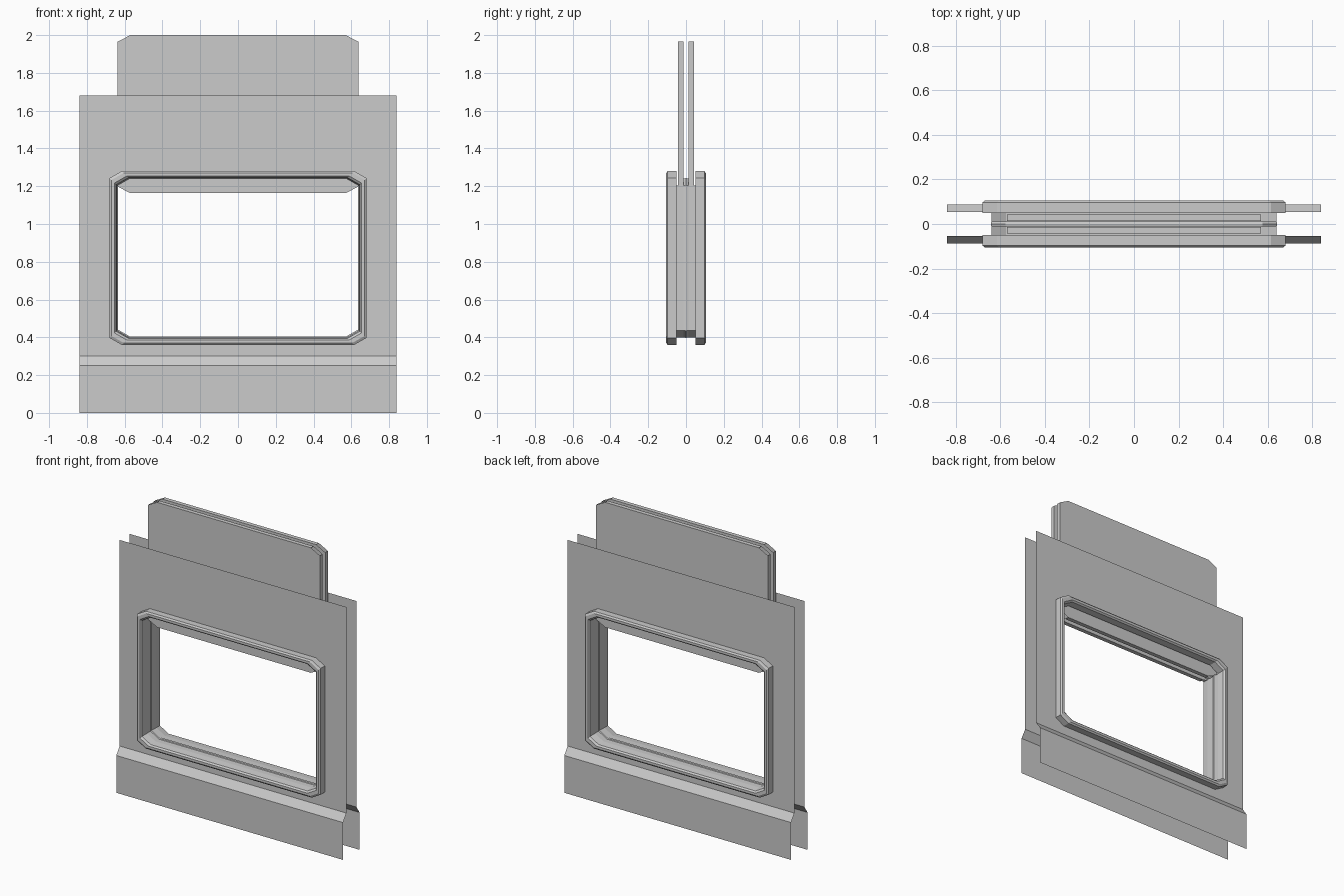
import bpy, bmesh

if "Cube" in bpy.data.objects:
    bpy.data.objects.remove(bpy.data.objects["Cube"])


def octagon(hx, z0, z1, cx=0.065, cz=0.037):
    """Corner-cut rectangle as (x, z) points, counter-clockwise from bottom right."""
    return [(hx - cx, z0), (hx, z0 + cz), (hx, z1 - cz), (hx - cx, z1),
            (cx - hx, z1), (-hx, z1 - cz), (-hx, z0 + cz), (cx - hx, z0)]


def window(o):
    """Window outline grown outward by o."""
    return octagon(0.64 + o, 0.40 - o, 1.24 + o)


def finish(name, bm, mirror=True):
    bmesh.ops.recalc_face_normals(bm, faces=bm.faces)
    me = bpy.data.meshes.new(name)
    bm.to_mesh(me)
    bm.free()
    ob = bpy.data.objects.new(name, me)
    bpy.context.collection.objects.link(ob)
    if mirror:
        m = ob.modifiers.new("both_sides", 'MIRROR')
        m.use_axis = (False, True, False)
        m.use_mirror_merge = False
    return ob


def sweep(name, profile, closed=True, mirror=True, segments=range(8)):
    """Run an (offset, y) profile around the window outline."""
    bm = bmesh.new()
    rings = [[bm.verts.new((x, y, z)) for x, z in window(o)] for o, y in profile]
    n = len(rings)
    for i in range(n if closed else n - 1):
        a, b = rings[i], rings[(i + 1) % n]
        for k in segments:
            j = (k + 1) % 8
            bm.faces.new((a[k], a[j], b[j], b[k]))
    bmesh.ops.delete(bm, geom=[v for v in bm.verts if not v.link_faces], context='VERTS')
    return finish(name, bm, mirror)


# Outer skin sheet with window hole and flared skirt below
W, TOP, SILL, SKIRT = 0.84, 1.68, 0.30, 0.25
Y_WALL, Y_SKIRT = -0.053, -0.088
bm = bmesh.new()
hole = window(0.015)
inner = [bm.verts.new((x, Y_WALL, z)) for x, z in hole]
outer = []
for i, (x, z) in enumerate(hole):
    if i in (0, 7):
        p = (x, SILL)
    elif i in (3, 4):
        p = (x, TOP)
    else:
        p = (W if x > 0 else -W, z)
    outer.append(bm.verts.new((p[0], Y_WALL, p[1])))
corner = {0: (W, SILL), 2: (W, TOP), 4: (-W, TOP), 6: (-W, SILL)}
cv = {}
for k in range(8):
    j = (k + 1) % 8
    loop = [inner[k], outer[k]]
    if k in corner:
        cv[k] = bm.verts.new((corner[k][0], Y_WALL, corner[k][1]))
        loop.append(cv[k])
    bm.faces.new(loop + [outer[j], inner[j]])
slope = [bm.verts.new((x, Y_SKIRT, SKIRT)) for x in (-W, W)]
foot = [bm.verts.new((x, Y_SKIRT, 0)) for x in (-W, W)]
bm.faces.new((slope[0], slope[1], cv[0], outer[0], outer[7], cv[6]))
bm.faces.new((foot[0], foot[1], slope[1], slope[0]))
finish("wall_skin", bm)

# Raised window trim on each face
sweep("window_trim", [(0.04, -0.05), (0.04, -0.097), (0.03, -0.105),
                      (0.014, -0.105), (0.005, -0.095), (0.0, -0.05)])

# Window channel lining, open at the top where the panes slide through
sweep("channel_lining", [(0.0, -0.05), (0.0, -0.012)], closed=False,
      segments=(0, 1, 5, 6, 7))

# Divider bead between the two panes
sweep("pane_divider", [(0.0, -0.012), (0.003, 0), (0.0, 0.012),
                       (-0.004, 0.008), (-0.004, -0.008)], mirror=False)

# Raised sliding panes, with edge strips on the straight sides
bm = bmesh.new()
pts = octagon(0.637, 1.163, 2.0, 0.067, 0.035)
a, b = [[bm.verts.new((x, y, z)) for x, z in pts] for y in (-0.042, -0.014)]
bm.faces.new(a)
bm.faces.new(b[::-1])
for k in (1, 3, 5, 7):
    j = (k + 1) % 8
    bm.faces.new((a[k], b[k], b[j], a[j]))
finish("sliding_pane", bm)
